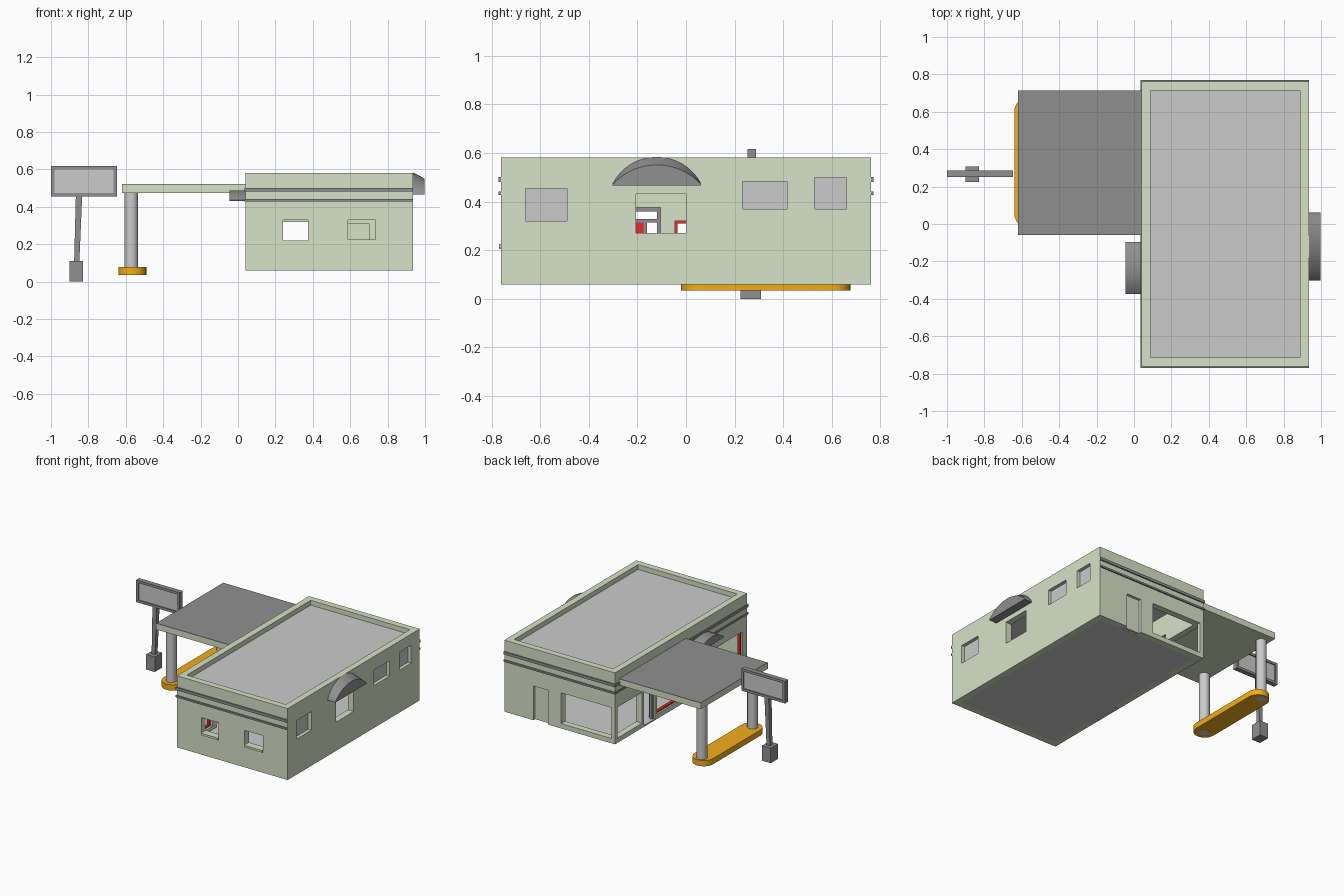
import bpy, bmesh, math
from mathutils import Vector

if "Cube" in bpy.data.objects:
    bpy.data.objects.remove(bpy.data.objects["Cube"])


def mat(name, r, g, b):
    m = bpy.data.materials.new(name)
    m.diffuse_color = (r, g, b, 1)
    m.use_nodes = True
    m.node_tree.nodes["Principled BSDF"].inputs["Base Color"].default_value = m.diffuse_color
    return m


GREEN = mat("green", 0.68, 0.76, 0.57)
DARK = mat("dark_grey", 0.28, 0.28, 0.28)
ORANGE = mat("orange", 0.9, 0.42, 0.01)
RED = mat("red", 0.85, 0.02, 0.02)


def finish(name, bm, m=None):
    bmesh.ops.recalc_face_normals(bm, faces=bm.faces[:])
    me = bpy.data.meshes.new(name)
    bm.to_mesh(me)
    bm.free()
    ob = bpy.data.objects.new(name, me)
    bpy.context.collection.objects.link(ob)
    if m:
        me.materials.append(m)
    return ob


def boxes(name, spans, m=None):
    """One object from boxes given as (x0, x1, y0, y1, z0, z1)."""
    bm = bmesh.new()
    for x0, x1, y0, y1, z0, z1 in spans:
        vs = bmesh.ops.create_cube(bm, size=1)["verts"]
        for v in vs:
            v.co = Vector(((x0 + x1) / 2 + v.co.x * (x1 - x0),
                           (y0 + y1) / 2 + v.co.y * (y1 - y0),
                           (z0 + z1) / 2 + v.co.z * (z1 - z0)))
    return finish(name, bm, m)


def loft(name, a, b, m=None):
    """Closed solid between two matching outlines."""
    bm = bmesh.new()
    va, vb = [[bm.verts.new(p) for p in o] for o in (a, b)]
    bm.faces.new(va)
    bm.faces.new(vb[::-1])
    n = len(va)
    for i in range(n):
        bm.faces.new((va[i], va[(i + 1) % n], vb[(i + 1) % n], vb[i]))
    return finish(name, bm, m)


def smooth(ob):
    bpy.ops.object.select_all(action='DESELECT')
    bpy.context.view_layer.objects.active = ob
    ob.select_set(True)
    bpy.ops.object.shade_smooth_by_angle(angle=math.radians(40))


def cut(ob, spans):
    """Cut box openings out of an object, one after another."""
    cutters = []
    for s in spans:
        c = boxes("cutter", [s])
        c.hide_render = True
        md = ob.modifiers.new("cut", 'BOOLEAN')
        md.operation, md.solver, md.object = 'DIFFERENCE', 'EXACT', c
        cutters.append(c)
    dg = bpy.context.evaluated_depsgraph_get()
    me = bpy.data.meshes.new_from_object(ob.evaluated_get(dg))
    ob.modifiers.clear()
    ob.data = me
    for c in cutters:
        bpy.data.objects.remove(c)


# Building shell: hollow green walls with openings
X0, X1, Y, T = 0.04, 0.935, 0.762, 0.047
front_win = [(0.24, 0.375, 0.22, 0.33), (0.588, 0.735, 0.225, 0.33)]
back_win = (0.07, 0.475, 0.095, 0.32)
back_door = (0.58, 0.70, 0.05, 0.31)
right_win = [(-0.66, -0.49, 0.32, 0.455), (0.232, 0.415, 0.37, 0.483),
             (0.528, 0.66, 0.37, 0.50)]
right_open = (-0.205, 0.0, 0.27, 0.432)
left_win = [(-0.71, -0.42, 0.095, 0.32), (-0.045, 0.28, 0.095, 0.32),
            (0.45, 0.735, 0.095, 0.32)]
left_door = [(-0.37, -0.105, 0.05, 0.375), (0.30, 0.43, 0.05, 0.375)]

walls = boxes("walls", [(X0, X1, -Y, Y, 0.06, 0.582)], GREEN)
spans = [(X0 + T, X1 - T, -Y + T, Y - T, 0.0, 0.7)]
for a, b, c, d in front_win:
    spans.append((a, b, -Y - 0.05, -Y + 0.07, c, d))
for a, b, c, d in (back_win, back_door):
    spans.append((a, b, Y - 0.07, Y + 0.05, c, d))
for a, b, c, d in right_win + [right_open]:
    spans.append((X1 - 0.07, X1 + 0.05, a, b, c, d))
for a, b, c, d in left_win + left_door:
    spans.append((X0 - 0.05, X0 + 0.07, a, b, c, d))
cut(walls, spans)

# Floor and roof slab
inner = (X0 + T, X1 - T, -Y + T, Y - T)
boxes("floor", [inner + (0.06, 0.07)] +
      [(X0, X0 + T, a, b, 0.06, 0.07) for a, b, c, d in left_door])
boxes("roof", [inner + (0.525, 0.547)])

# Glass panes, sills and plain back door
boxes("side_window_panes", [(X1 - 0.035, X1 - 0.025, a, b, c, d)
                            for a, b, c, d in right_win])
boxes("front_sills", [(a, b, -Y - 0.008, -Y + T, c - 0.015, c)
                      for a, b, c, d in front_win], GREEN)
boxes("back_door", [(0.58, 0.70, Y - 0.035, Y - 0.02, 0.06, 0.31)], GREEN)

# Two trim bands round front, back and canopy side
trim = []
for z0, z1 in ((0.428, 0.441), (0.481, 0.501)):
    trim += [(X0 - 0.006, X1, -Y - 0.009, -Y, z0, z1),
             (X0 - 0.006, X1, Y, Y + 0.009, z0, z1),
             (X0 - 0.006, X0, -Y, Y, z0, z1)]
boxes("trim_bands", trim, DARK)


# Rectangular frames set in the canopy-side wall
def frame(x0, x1, a, b, c, d, w, sill=True):
    f = [(x0, x1, a, a + w, c, d), (x0, x1, b - w, b, c, d),
         (x0, x1, a + w, b - w, d - w, d)]
    return f + [(x0, x1, a + w, b - w, c, c + w)] if sill else f


fx0, fx1 = X0 + 0.012, X0 + 0.032
red = []
for a, b, c, d in left_win[:2]:
    red += frame(fx0, fx1, a, b, c, d, 0.01)
boxes("window_frames", red, RED)
doors = frame(fx0, fx1, -0.37, -0.105, 0.06, 0.375, 0.015, False)
doors += [(fx0, fx1, -0.355, -0.12, 0.315, 0.328)]
doors += [(fx0, fx1, y, y + 0.014, 0.06, 0.315) for y in (-0.313, -0.175)]
doors += frame(fx0, fx1, 0.30, 0.43, 0.06, 0.375, 0.018, False)
doors += [(fx0, fx1, 0.318, 0.412, 0.30, 0.315)]
boxes("door_frames", doors, DARK)
boxes("entrance_door", [(fx0 + 0.004, fx1 - 0.004, -0.299, -0.175, 0.07, 0.315)], RED)


# Arched awnings
def arch(x, yc, half, z0, lip, rise, n=16):
    r = (half * half + rise * rise) / (2 * rise)
    t = math.asin(half / r)
    pts = []
    for i in range(n + 1):
        s = -t + 2 * t * i / n
        pts.append((x, yc + r * math.sin(s), z0 + lip + r * math.cos(s) - r + rise))
    return [(x, yc - half, z0)] + pts + [(x, yc + half, z0)]


smooth(loft("side_awning", arch(X1, -0.12, 0.182, 0.467, 0.006, 0.111),
            arch(0.998, -0.12, 0.182, 0.467, 0.004, 0.08), DARK))
smooth(loft("entrance_awning", arch(X0, -0.235, 0.14, 0.43, 0.006, 0.052),
            arch(-0.045, -0.235, 0.14, 0.43, 0.006, 0.052), DARK))

# Canopy over the forecourt
boxes("canopy", [(-0.62, X0, -0.058, 0.715, 0.475, 0.518)], GREEN)
boxes("canopy_roof", [(-0.62, X0, -0.058, 0.715, 0.518, 0.521)], DARK)

# Pump island with rounded ends
R, XC, E0, E1 = 0.075, -0.565, 0.055, 0.602
outline = []
for i in range(26):
    a = math.pi * (i % 13) / 12 + (math.pi if i > 12 else 0)
    outline.append((XC + R * math.cos(a), (E0 if i > 12 else E1) + R * math.sin(a)))
smooth(loft("island", [(x, y, 0.035) for x, y in outline],
            [(x, y, 0.077) for x, y in outline], ORANGE))

# Canopy posts
for i, y in enumerate((0.045, 0.63)):
    ring = [(-0.57 + 0.036 * math.cos(k * math.tau / 24),
             y + 0.036 * math.sin(k * math.tau / 24)) for k in range(24)]
    smooth(loft(f"canopy_post_{i + 1}", [(a, b, 0.034) for a, b in ring],
                [(a, b, 0.475) for a, b in ring]))

# Roadside sign: base, leaning post, frame and panel
boxes("sign_base", [(-0.9, -0.83, 0.225, 0.308, 0, 0.11)], DARK)


def square(xc, z, h):
    return [(xc + i * h, 0.268 + j * h, z) for i, j in ((-1, -1), (1, -1), (1, 1), (-1, 1))]


loft("sign_post", square(-0.862, 0.11, 0.014), square(-0.85, 0.46, 0.017), DARK)
sx0, sx1, sz0, sz1, w = -1.0, -0.648, 0.455, 0.617, 0.018
boxes("sign_frame", [(sx0, sx1, 0.252, 0.287, sz0, sz0 + w), (sx0, sx1, 0.252, 0.287, sz1 - w, sz1),
                     (sx0, sx0 + w, 0.252, 0.287, sz0 + w, sz1 - w),
                     (sx1 - w, sx1, 0.252, 0.287, sz0 + w, sz1 - w)], DARK)
boxes("sign_panel", [(sx0 + w, sx1 - w, 0.26, 0.279, sz0 + w, sz1 - w)])
